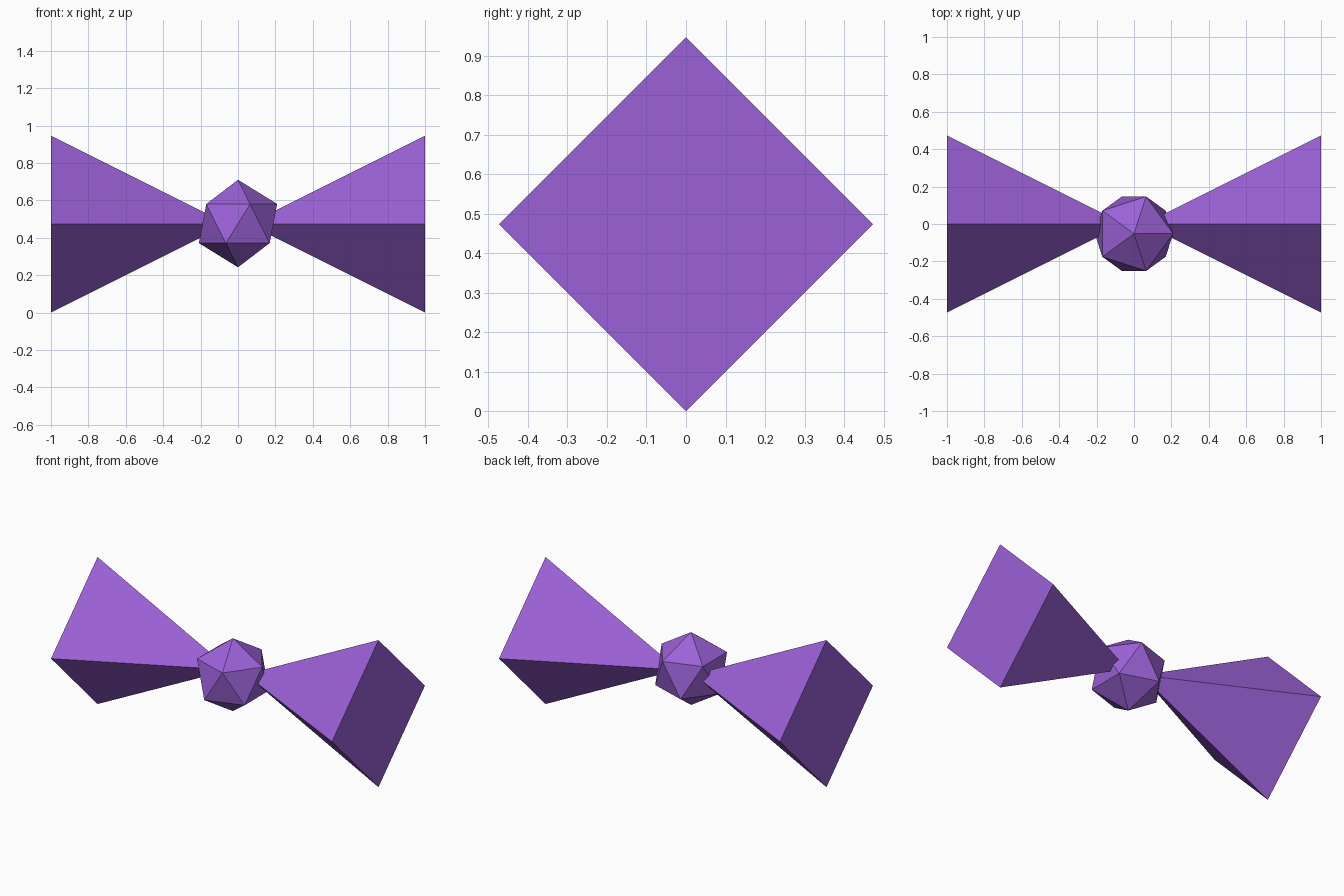
import bpy
import math

cube = bpy.data.objects.get("Cube")
if cube:
    bpy.data.objects.remove(cube, do_unlink=True)

CENTRE_Z = 0.473
HALF = 0.473           # half diagonal of a wing's square end
DEPTH = 2 * HALF       # wing length

# Single fabric colour
purple = bpy.data.materials.new("purple fabric")
purple.use_nodes = True
colour = (0.33, 0.12, 0.68, 1)
purple.diffuse_color = colour
purple.node_tree.nodes["Principled BSDF"].inputs["Base Color"].default_value = colour


def finish(name):
    obj = bpy.context.object
    obj.name = name
    obj.data.materials.append(purple)
    bpy.ops.object.shade_flat()


# Wings: square pyramids with tips meeting inside the knot
for name, side in (("left_wing", 1), ("right_wing", -1)):
    bpy.ops.mesh.primitive_cone_add(
        vertices=4, radius1=HALF, radius2=0, depth=DEPTH,
        location=(side * (1 - DEPTH / 2), 0, CENTRE_Z),
        rotation=(0, -side * math.pi / 2, 0))
    finish(name)

# Knot: faceted ball set slightly forward
bpy.ops.mesh.primitive_ico_sphere_add(
    subdivisions=1, radius=0.234, location=(0, -0.052, CENTRE_Z + 0.003))
finish("knot")
